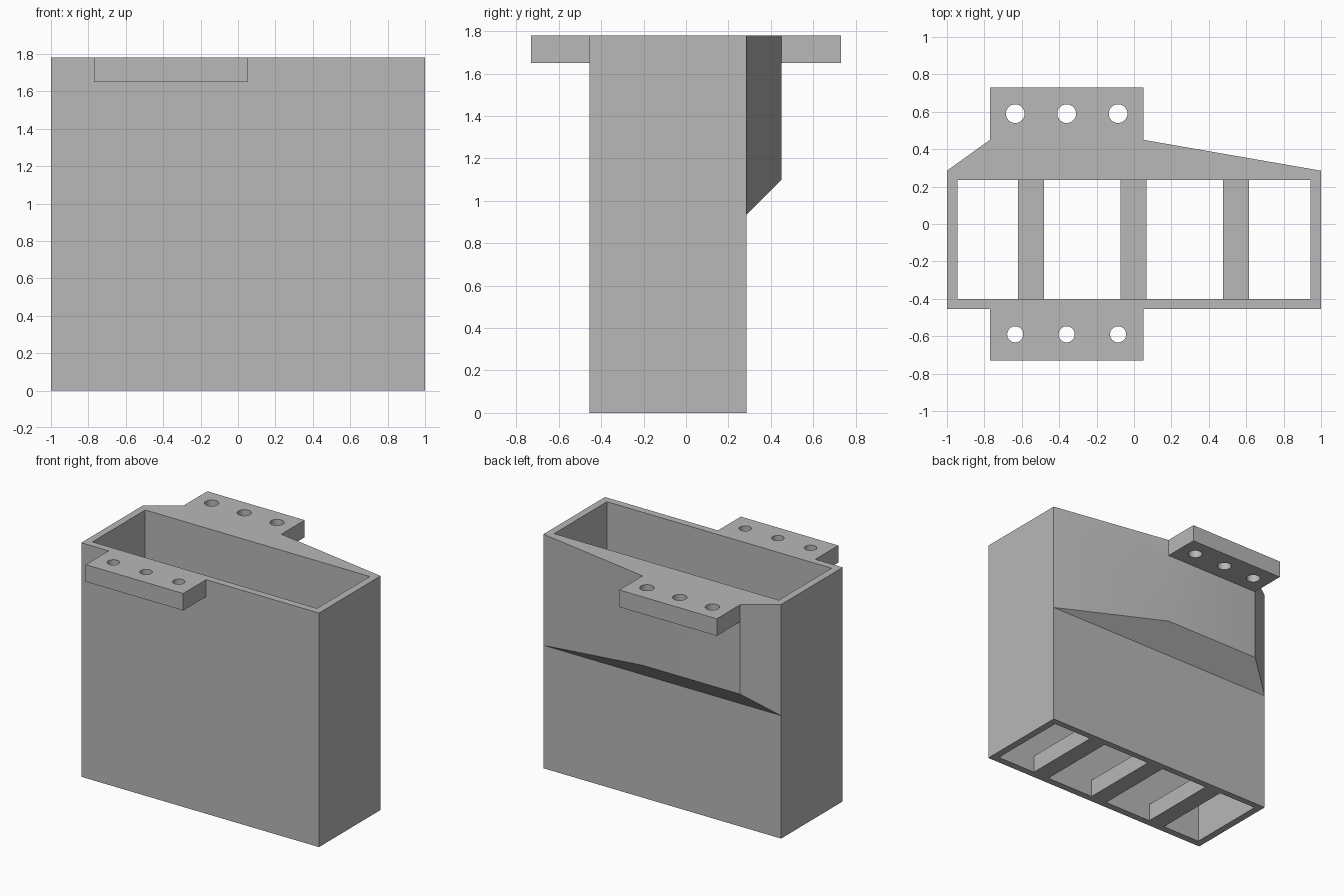
import bpy
import bmesh
import math

cube = bpy.data.objects.get("Cube")
if cube:
    bpy.data.objects.remove(cube, do_unlink=True)

HEIGHT = 1.78
LEFT, RIGHT, FRONT, BACK = 1.0, -1.0, -0.455, 0.285
IN_X, IN_FRONT, IN_BACK = 0.945, -0.4, 0.235
TAB_X0, TAB_X1, TAB_Y, TAB_Z = -0.77, 0.05, 0.73, 1.65
BULGE_Y = 0.45

grey = bpy.data.materials.new("plain grey")
grey.use_nodes = True
colour = (0.48, 0.48, 0.48, 1)
grey.diffuse_color = colour
grey.node_tree.nodes["Principled BSDF"].inputs["Base Color"].default_value = colour


def prism(name, outline, bottom, top):
    """Extrude an outline upward; bottom maps y to the underside height."""
    bm = bmesh.new()
    low = [bm.verts.new((x, y, bottom(y))) for x, y in outline]
    high = [bm.verts.new((x, y, top)) for x, y in outline]
    bm.faces.new(low[::-1])
    bm.faces.new(high)
    for i in range(len(low)):
        j = (i + 1) % len(low)
        bm.faces.new((low[i], low[j], high[j], high[i]))
    bmesh.ops.recalc_face_normals(bm, faces=bm.faces)
    mesh = bpy.data.meshes.new(name)
    bm.to_mesh(mesh)
    bm.free()
    mesh.materials.append(grey)
    obj = bpy.data.objects.new(name, mesh)
    bpy.context.collection.objects.link(obj)
    return obj


def box(name, x0, x1, y0, y1, z0, z1):
    return prism(name, [(x0, y0), (x1, y0), (x1, y1), (x0, y1)], lambda y: z0, z1)


def cylinder(name, x, y, radius, z0, z1, sides=32):
    turns = [math.tau * i / sides for i in range(sides)]
    ring = [(x + radius * math.cos(a), y + radius * math.sin(a)) for a in turns]
    return prism(name, ring, lambda y: z0, z1)


def combine(target, other, operation):
    """Apply an exact boolean and discard the helper."""
    mod = target.modifiers.new("combine", 'BOOLEAN')
    mod.operation, mod.solver, mod.object = operation, 'EXACT', other
    graph = bpy.context.evaluated_depsgraph_get()
    mesh = bpy.data.meshes.new_from_object(target.evaluated_get(graph))
    target.modifiers.clear()
    target.data = mesh
    bpy.data.objects.remove(other, do_unlink=True)


# Main housing
housing = box("housing", RIGHT, LEFT, FRONT, BACK, 0, HEIGHT)

# Tapered bulge on the back with a 45 degree underside
bulge = prism("back_bulge",
              [(RIGHT, 0.1), (LEFT, 0.1), (LEFT, BACK), (TAB_X1, BULGE_Y),
               (TAB_X0, BULGE_Y), (RIGHT, BACK)],
              lambda y: y + 0.65, HEIGHT)
combine(housing, bulge, 'UNION')

# Mounting tabs, front and back
for y0, y1 in ((-TAB_Y, FRONT + 0.02), (BACK, TAB_Y)):
    combine(housing, box("tab", TAB_X0, TAB_X1, y0, y1, TAB_Z, HEIGHT), 'UNION')

# Open cavity right through the housing
combine(housing, box("cavity", -IN_X, IN_X, IN_FRONT, IN_BACK, -0.2, 2), 'DIFFERENCE')

# Three screw holes per tab, slightly wider at the back
for y, radius in ((-0.59, 0.043), (0.59, 0.05)):
    for x in (-0.635, -0.36, -0.085):
        combine(housing, cylinder("hole", x, y, radius, 1.5, 2), 'DIFFERENCE')

# Cross bars at the bottom of the cavity
for name, x in (("right", -0.55), ("middle", -0.003), ("left", 0.545)):
    box(name + "_cross_bar", x - 0.069, x + 0.069, IN_FRONT, IN_BACK, 0, 0.135)

# Crisp edges with smooth hole walls
bpy.ops.object.select_all(action='DESELECT')
housing.select_set(True)
bpy.context.view_layer.objects.active = housing
bpy.ops.object.shade_smooth_by_angle(angle=math.radians(15))
